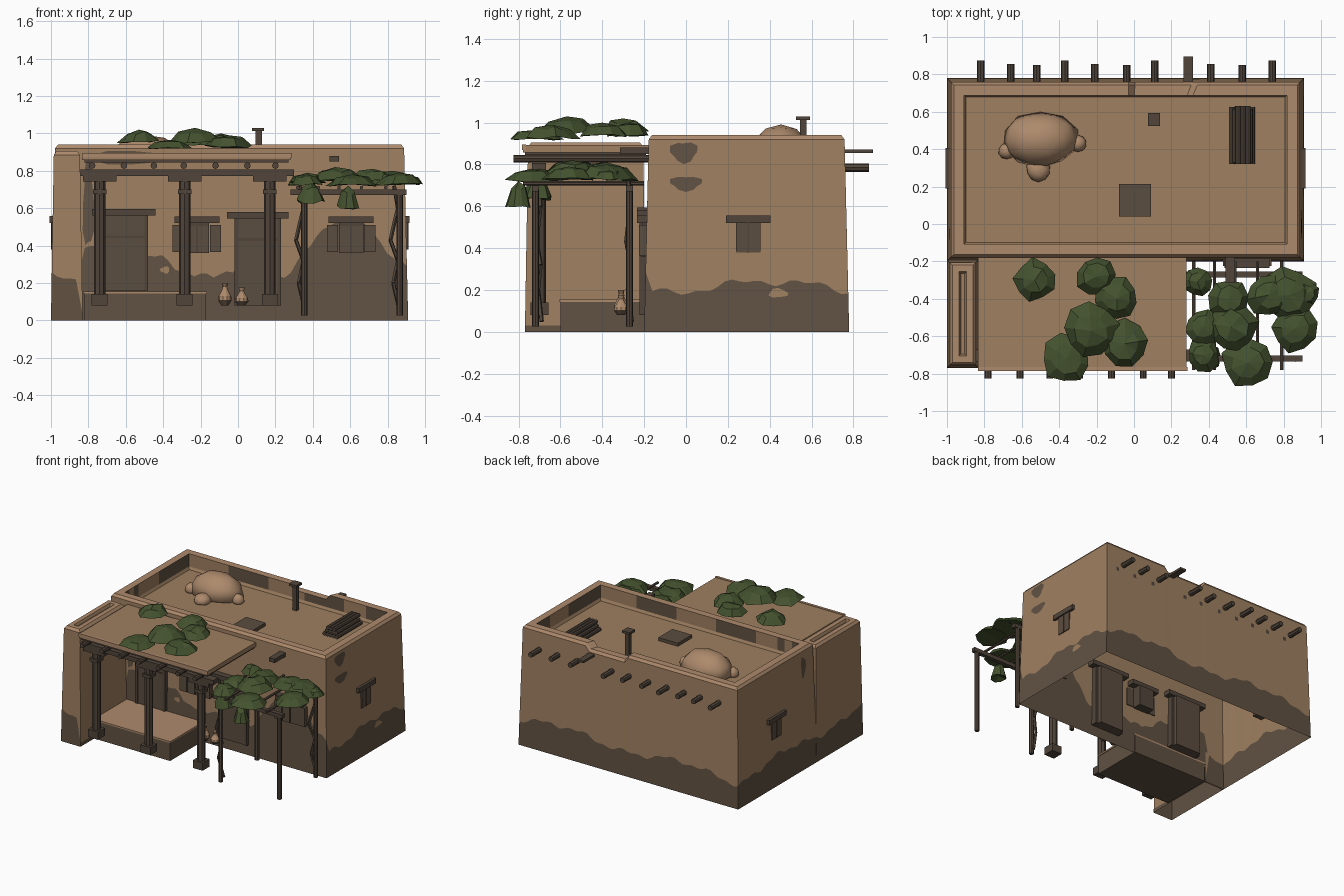
import bpy, bmesh, math, random
from mathutils import Vector

if "Cube" in bpy.data.objects:
    bpy.data.objects.remove(bpy.data.objects["Cube"])
random.seed(4)

def mat(name, r, g, b):
    m = bpy.data.materials.new(name)
    m.diffuse_color = (r, g, b, 1)
    m.use_nodes = True
    m.node_tree.nodes["Principled BSDF"].inputs["Base Color"].default_value = m.diffuse_color
    return m

CLAY = mat("tan clay", .345, .215, .118)
LIGHT = mat("light clay", .42, .255, .15)
DAMP = mat("damp dark plaster", .12, .083, .055)
WOOD = mat("dark wood", .082, .06, .043)
DOOR = mat("door wood", .105, .074, .05)
LEAF = mat("leaf green", .058, .085, .028)

def make(name, bm, mats, normals=True):
    if normals:
        bmesh.ops.recalc_face_normals(bm, faces=bm.faces)
    me = bpy.data.meshes.new(name)
    bm.to_mesh(me)
    bm.free()
    for m in mats:
        me.materials.append(m)
    ob = bpy.data.objects.new(name, me)
    bpy.context.collection.objects.link(ob)
    return ob

def box(name, x0, x1, y0, y1, z0, z1, m):
    bm = bmesh.new()
    bmesh.ops.create_cube(bm, size=1)
    for v in bm.verts:
        v.co = ((x0 + x1) / 2 + v.co.x * (x1 - x0), (y0 + y1) / 2 + v.co.y * (y1 - y0),
                (z0 + z1) / 2 + v.co.z * (z1 - z0))
    return make(name, bm, [m])

def rod(name, p, q, r, m=WOOD, sides=8):
    p, q = Vector(p), Vector(q)
    bm = bmesh.new()
    bmesh.ops.create_cone(bm, cap_ends=True, segments=sides, radius1=r, radius2=r, depth=(q - p).length)
    rot = (q - p).to_track_quat('Z', 'Y')
    for v in bm.verts:
        v.co = rot @ v.co + (p + q) / 2
    return make(name, bm, [m])

# ---- height of the damp band around the walls
FRONT = [(-1, .2), (-.83, .38), (-.72, .42), (-.5, .33), (-.43, .36), (-.3, .25), (-.1, .24), (.05, .3),
         (.25, .22), (.4, .42), (.5, .52), (.7, .52), (.76, .42), (.84, .33), (.91, .3)]

def damp_height(x, y):
    u = x + y
    wave = .215 + .028 * math.sin(6 * u) + .015 * math.sin(17 * u + 1) + .01 * math.sin(41 * u)
    if -.21 < y < -.19 and x > -.84:
        for (a, za), (b, zb) in zip(FRONT, FRONT[1:]):
            if a <= x <= b + .001:
                return za + (zb - za) * (x - a) / (b - a) + .012 * math.sin(60 * x)
    if abs(x + .83) < .001:
        return .03
    return wave

# ---- tapered adobe block, open below, with parapet and recessed roof
def adobe(name, x0, x1, y0, y1, top, inset, rim, floor, notch=None):
    cx, cy, hx, hy = (x0 + x1) / 2, (y0 + y1) / 2, (x1 - x0) / 2, (y1 - y0) / 2
    corners = [(x0, y0), (x1, y0), (x1, y1), (x0, y1)]
    loop = []
    for i, (ax, ay) in enumerate(corners):
        bx, by = corners[(i + 1) % 4]
        n = max(4, round(math.hypot(bx - ax, by - ay) / .035))
        loop += [(ax + (bx - ax) * k / n, ay + (by - ay) * k / n) for k in range(n)]
    levels = [(0, 0), (None, 0), (top - .02, inset), (top, inset + .015), (top, inset + rim),
              (floor + .02, inset + rim), (floor, inset + rim + .01)]
    bm = bmesh.new()
    rings = []
    for z, d in levels:
        ring = []
        for x, y in loop:
            zz, dd = z, d
            if z is None:
                zz = damp_height(x, y)
                dd = inset * zz / top
            elif notch and z > floor + .03 and y > y1 - .001 and notch[0] < x < notch[1]:
                zz = z - .04
            ring.append(bm.verts.new((cx + (x - cx) * (1 - dd / hx), cy + (y - cy) * (1 - dd / hy), zz)))
        rings.append(ring)
    n = len(loop)
    for r in range(len(rings) - 1):
        for i in range(n):
            j = (i + 1) % n
            f = bm.faces.new((rings[r][i], rings[r][j], rings[r + 1][j], rings[r + 1][i]))
            s = loop[i][0] * 9 + loop[i][1] * 7
            stained = r == 4 and notch and math.sin(s) + .5 * math.sin(2.7 * s) > -.1
            f.material_index = 1 if r == 0 or stained else 2 if r in (2, 3) else 0
    bm.faces.new(rings[-1])
    return make(name, bm, [CLAY, DAMP, LIGHT], False)

adobe("main_house", -1, .91, -.2, .78, .94, .022, .07, .82, (-.02, .32))
adobe("side_wing", -1, -.83, -.77, -.19, .905, .015, .05, .885)

# ---- thin plaster patches that follow the sloping walls
def patch(name, side, u, z, ru, rz, m, n=12):
    bm = bmesh.new()
    vs = []
    for i in range(n):
        a = 2 * math.pi * i / n
        k = 1 + .18 * math.sin(3 * a + u * 20) if n > 4 else 1.4
        a += math.pi / 4 if n == 4 else 0
        uu, zz = u + ru * k * math.cos(a), z + rz * k * math.sin(a)
        d = .022 * zz / .92 - .004
        vs.append(bm.verts.new({'front': (uu, -.2 + d, zz), 'back': (-uu, .78 - d, zz),
                                'right': (.91 - d, uu, zz), 'left': (-1 + d, -uu, zz)}[side]))
    bm.faces.new(vs)
    make(name, bm, [m], False)

patch("stain_right_upper", 'right', -.01, .86, .065, .05, DAMP)
patch("stain_right_lower", 'right', 0, .71, .075, .035, DAMP)
patch("bare_spot_right", 'right', .44, .185, .045, .022, CLAY)
patch("bare_spot_front", 'front', -.39, .27, .025, .018, CLAY)
patch("stain_porch_corner", 'front', -.8, .62, .03, .24, DAMP)
patch("stain_porch_top", 'front', -.55, .87, .25, .035, DAMP)
patch("stain_left", 'left', .05, .8, .03, .08, DAMP)

# ---- openings: lintel, panels, shutters
for nm, a, b, z0, z1, l0, l1 in [("left", -.72, -.5, .16, .56, -.78, -.44), ("right", 0, .21, .08, .545, -.06, .27)]:
    box(nm + "_door", a, b, -.215, -.12, z0, z1, DOOR)
    box(nm + "_door_lintel", l0, l1, -.235, -.13, z1, z1 + .035, WOOD)
    for s in (a - .02, b):
        box(nm + "_door_jamb", s, s + .02, -.222, -.15, z0, z1, WOOD)
    box(nm + "_door_rail", a, b, -.22, -.2, z1 - .12, z1 - .105, WOOD)
for c in (-.22, .605):
    box("front_window_recess", c - .065, c + .065, -.21, -.12, .36, .52, WOOD)
    box("front_window_lintel", c - .12, c + .12, -.235, -.13, .52, .555, WOOD)
    for s in (-1, 1):
        box("window_leaf", c + s * .035 - .03, c + s * .035 + .03, -.218, -.2, .36, .505, DOOR)
        box("open_shutter", c + s * .1 - .03, c + s * .1 + .03, -.225, -.185, .365, .51, DOOR)
for nm, x, s in (("right", .9, 1), ("left", -.99, -1)):
    a, b = sorted((x - s * .08, x + s * .008))
    box(nm + "_window", a, b, .24, .355, .38, .52, DOOR)
    box(nm + "_window_bar", a - .003, b + .003, .293, .302, .38, .52, WOOD)
    a, b = sorted((x - s * .08, x + s * .018))
    box(nm + "_window_lintel", a, b, .19, .405, .52, .557, WOOD)

# ---- roof beam ends and drain spouts
for i, x in enumerate((-.82, -.66, -.52, -.37, -.21, -.04, .11, .41, .58, .74)):
    rod("back_roof_beam", (x, .72, .785), (x, (.875, .855, .85)[i % 3], .785), .02)
    patch("beam_socket", 'back', -x - .055, .735, .013, .015, WOOD, 4)
box("back_drain_spout", .265, .315, .7, .895, .855, .872, WOOD)
box("front_drain_spout", .49, .54, -.315, -.12, .85, .88, WOOD)

# ---- things on the roof
def boulder(name, x, y, z, rx, ry, rz):
    bm = bmesh.new()
    bmesh.ops.create_icosphere(bm, subdivisions=2, radius=1)
    for v in bm.verts:
        k = 1 + random.uniform(-.05, .05)
        v.co = (x + v.co.x * rx * k, y + v.co.y * ry * k, max(.815, z + v.co.z * rz * k))
    ob = make(name, bm, [LIGHT])
    for p in ob.data.polygons:
        p.use_smooth = True

boulder("clay_oven_dome", -.5, .455, .83, .205, .15, .165)
for x, y, r in ((-.68, .39, .045), (-.51, .29, .065), (-.3, .43, .045)):
    boulder("oven_stone", x, y, .835, r, r, .05)
box("chimney", .093, .127, .545, .575, .81, 1.015, WOOD)
box("chimney_cap", .075, .14, .525, .593, 1.012, 1.03, WOOD)
box("roof_hatch", -.08, .09, .04, .215, .81, .845, DOOR)
for i in range(5):
    rod("firewood_log", (.525 + i * .027, .32, .836), (.525 + i * .027, .625, .836), .015)
for i in range(4):
    rod("firewood_log", (.54 + i * .027, .33, .862), (.54 + i * .027, .615, .862), .015)
for i in range(3):
    rod("firewood_log", (.555 + i * .027, .32, .888), (.555 + i * .027, .63, .888), .015)

# ---- porch
box("porch_roof", -.835, .28, -.78, -.17, .858, .892, CLAY)
box("porch_roof_edge", -.835, .285, -.785, -.765, .87, .896, LIGHT)
box("porch_deck", -.82, .27, -.77, -.19, .845, .858, WOOD)
for x in (-.78, -.61, -.45, -.29, -.12, .05, .2):
    rod("porch_rafter", (x, -.825, .828), (x, -.17, .828), .018)
box("porch_main_beam", -.86, .3, -.735, -.67, .772, .808, WOOD)
for x in (-.74, -.285, .17):
    rod("porch_column", (x, -.7, .09), (x, -.7, .75), .031)
    box("column_base", x - .043, x + .043, -.743, -.657, .08, .14, WOOD)
    box("column_neck", x - .036, x + .036, -.736, -.664, .675, .7, WOOD)
    box("column_bracket", x - .09, x + .09, -.735, -.665, .742, .772, WOOD)
box("porch_bench", -.82, -.17, -.6, -.19, 0, .143, DAMP)
box("bench_top", -.83, -.165, -.605, -.19, .143, .155, LIGHT)

# ---- clay jugs
def jug(x, y, h):
    prof = [(0, 0), (.45, 0), (.85, .22), (.8, .42), (.4, .68), (.28, .82), (.4, 1), (0, .97)]
    bm = bmesh.new()
    vs = [bm.verts.new((r * .042, 0, z * h)) for r, z in prof]
    es = [bm.edges.new(e) for e in zip(vs, vs[1:])]
    bmesh.ops.spin(bm, geom=vs + es, axis=(0, 0, 1), cent=(0, 0, 0), angle=2 * math.pi, steps=10)
    bmesh.ops.remove_doubles(bm, verts=bm.verts, dist=.0005)
    for f in bm.faces:
        f.material_index = 0 if f.calc_center_median().z < .3 * h else 1
    make("clay_jug", bm, [DAMP, LIGHT]).location = (x, y, .08)

jug(-.07, -.31, .12)
jug(.02, -.31, .095)

# ---- pergola
for y in (-.27, -.72):
    box("pergola_beam", .28, .9, y - .016, y + .016, .67, .7, WOOD)
    for x in (.355, .865):
        rod("pergola_post", (x, y, .025), (x, y, .68), .017)
for x in (.32, .43, .54, .66, .79):
    rod("pergola_slat", (x, -.78, .71), (x, -.2, .71), .01, WOOD, 6)
for x, y in ((.34, -.7), (.845, -.27)):
    pts = [(x + dx, y + dx * .5, z) for dx, z in
           ((.02, .05), (-.015, .2), (.01, .32), (-.03, .43), (-.01, .52), (.01, .6), (-.01, .72))]
    for p, q in zip(pts, pts[1:]):
        rod("vine_stem", p, q, .011, WOOD, 5)

# ---- leaf clumps: ragged, drooping caps
def clump(x, y, top, r, h):
    n = 9
    bm = bmesh.new()
    apex, under = bm.verts.new((x, y, top)), bm.verts.new((x, y, top - h * .75))
    a0 = random.random()
    inner, outer = [], []
    for i in range(n):
        a = a0 + 2 * math.pi * i / n
        for ring, k, d in ((inner, .62, .22), (outer, 1, .85)):
            rr = r * k * random.uniform(.86, 1.1)
            ring.append(bm.verts.new((x + rr * math.cos(a), y + rr * math.sin(a),
                                      top - h * (d + random.uniform(-.1, .15)))))
    for i in range(n):
        j = (i + 1) % n
        bm.faces.new((apex, inner[i], inner[j]))
        bm.faces.new((inner[i], outer[i], outer[j], inner[j]))
        bm.faces.new((under, outer[j], outer[i]))
    make("leaf_clump", bm, [LEAF])

for c in ((-.53, -.3, 1.02, .115, .075), (-.2, -.28, 1.0, .11, .07), (-.09, -.4, 1.0, .12, .07),
          (-.23, -.57, 1.03, .145, .085), (-.36, -.72, .965, .13, .05), (-.05, -.64, .99, .135, .07)):
    clump(*c)
for c in ((.34, -.31, .78, .075, .06), (.51, -.4, .81, .11, .07), (.37, -.55, .79, .095, .06),
          (.52, -.55, .82, .14, .08), (.37, -.7, .78, .09, .06), (.61, -.74, .78, .14, .07),
          (.72, -.38, .81, .12, .07), (.83, -.38, .8, .15, .08), (.86, -.56, .79, .125, .07),
          (.92, -.37, .775, .07, .05), (.39, -.71, .74, .075, .12), (.59, -.8, .72, .06, .13)):
    clump(*c)
